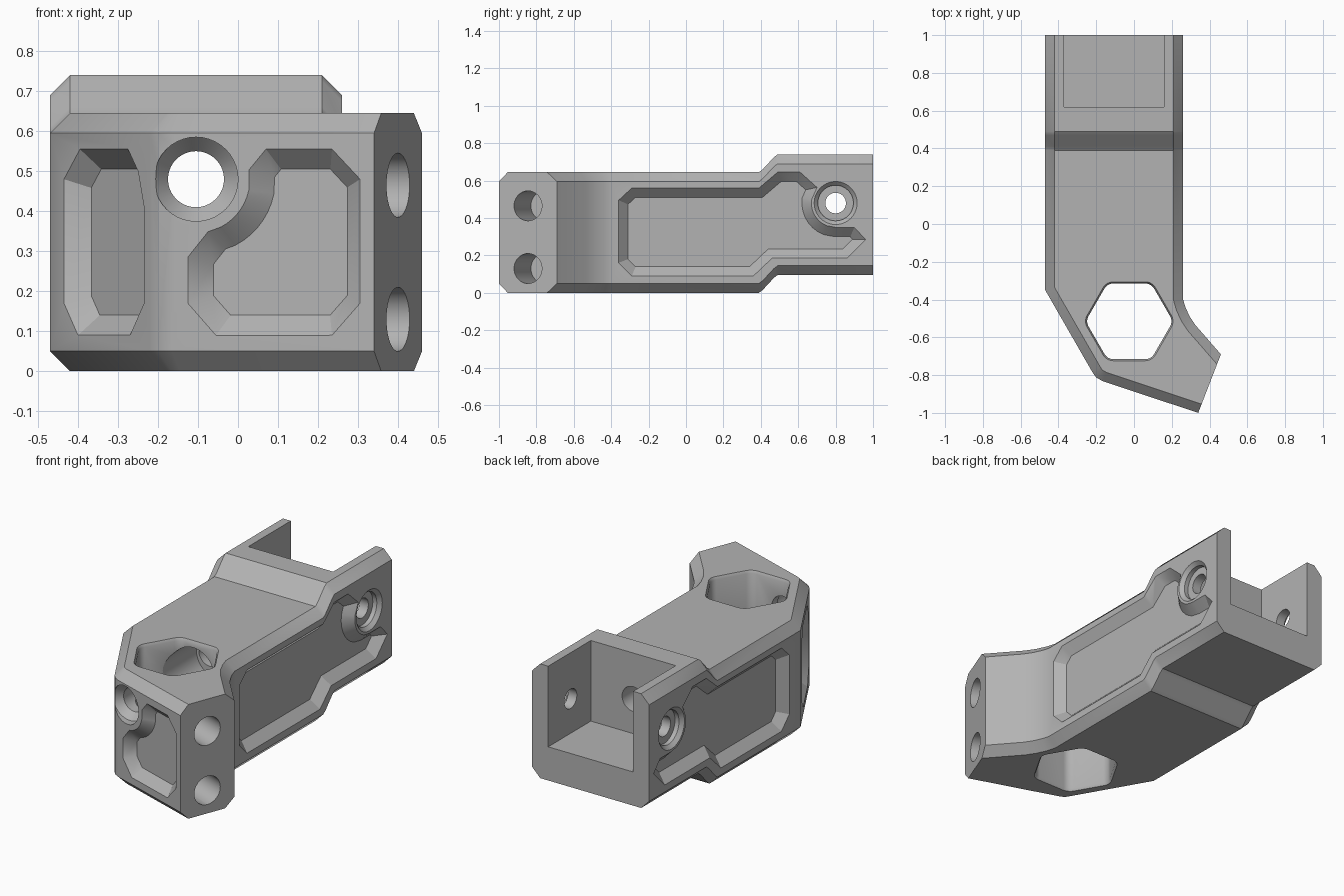
import bpy, bmesh
from math import cos, sin, pi, radians
from mathutils import Vector

cube = bpy.data.objects.get("Cube")
if cube:
    bpy.data.objects.remove(cube)

grey = bpy.data.materials.new("machined_grey")
grey.use_nodes = True
COLOUR = (0.45, 0.45, 0.45, 1)
grey.diffuse_color = COLOUR
grey.node_tree.nodes["Principled BSDF"].inputs["Base Color"].default_value = COLOUR
UP = Vector((0, 0, 1))


def offset(pts, dist):
    """Move each edge of a counter-clockwise outline inwards by its own distance."""
    n, out = len(pts), []
    d = dist if isinstance(dist, list) else [dist] * n
    normals = []
    for i in range(n):
        e = (Vector(pts[(i + 1) % n]) - Vector(pts[i])).normalized()
        normals.append(Vector((-e.y, e.x)))
    for i in range(n):
        a, b, da, db = normals[i - 1], normals[i], d[i - 1], d[i]
        det = a.x * b.y - a.y * b.x
        if abs(det) < 1e-3:
            move = b * db
        else:
            move = Vector(((da * b.y - db * a.y) / det, (a.x * db - b.x * da) / det))
        out.append(Vector(pts[i]) + move)
    return out


def loft(name, loops, caps=None):
    """Closed solid through a stack of equal loops, normals facing out."""
    bm = bmesh.new()
    rings = [[bm.verts.new(p) for p in loop] for loop in loops]
    n = len(rings[0])
    for low, high in zip(rings, rings[1:]):
        for i in range(n):
            j = (i + 1) % n
            bm.faces.new((low[i], low[j], high[j], high[i]))
    for cap in caps or [range(n)]:
        bm.faces.new([rings[0][i] for i in reversed(cap)])
        bm.faces.new([rings[-1][i] for i in cap])
    bm.normal_update()
    if bm.calc_volume(signed=True) < 0:
        bmesh.ops.reverse_faces(bm, faces=bm.faces[:])
    mesh = bpy.data.meshes.new(name)
    bm.to_mesh(mesh)
    bm.free()
    mesh.materials.append(grey)
    obj = bpy.data.objects.new(name, mesh)
    bpy.context.scene.collection.objects.link(obj)
    return obj


def cut(target, cutter):
    cutter.hide_render = True
    mod = target.modifiers.new("cut", 'BOOLEAN')
    mod.operation, mod.solver, mod.object = 'DIFFERENCE', 'EXACT', cutter
    bpy.context.view_layer.update()
    bpy.context.view_layer.objects.active = target
    bpy.ops.object.modifier_apply(modifier=mod.name)
    if not target.data.polygons:
        raise RuntimeError("nothing left after cutting " + cutter.name)
    bpy.data.objects.remove(cutter)


def bore(name, origin, axis, profile, sides=40):
    """Round cutter from (radius, distance along axis) pairs."""
    axis = Vector(axis).normalized()
    side = axis.cross(UP)
    ring = [side * cos(2 * pi * k / sides) + UP * sin(2 * pi * k / sides) for k in range(sides)]
    return loft(name, [[Vector(origin) + axis * t + p * r for p in ring] for r, t in profile])


def pocket(name, origin, along, outline, depth=0.05, over=0.02):
    """Recess with 45 degree walls in an upright face; outline is (along, height)."""
    u = Vector(along).normalized()
    n = u.cross(UP)
    area = sum(p[0] * q[1] - q[0] * p[1] for p, q in zip(outline, outline[1:] + outline[:1]))
    if area < 0:
        outline = outline[::-1]
    return loft(name, [[Vector(origin) + u * p.x + UP * p.y - n * d for p in offset(outline, d)]
                       for d in (-over, depth)])


def arc(cx, cz, r, a0, a1, steps=12):
    """Arc with longer end chords, so that its corners can be offset cleanly."""
    keep = [0, *range(3, steps - 1), steps]
    angles = [radians(a0 + (a1 - a0) * k / steps) for k in keep]
    return [(cx + r * cos(a), cz + r * sin(a)) for a in angles]


# Main arm: plan outline with chamfered long edges, stepped up towards the back
R, L, TOP, CH = 0.26, -0.47, 0.645, 0.05
steps = [0.39, 0.41, 0.47, 0.49]
plan = [(R, y) for y in steps] + [(R, 1), (L, 1)] + [(L, y) for y in reversed(steps)]
plan += [(L, -0.35), (-0.22, -0.785), (-0.2, -0.813), (-0.165, -0.832), (0.34, -1), (0.46, -0.69),
         (0.325, -0.535), (0.295, -0.49), (0.272, -0.44), (R, -0.4)]
count = len(plan)
inset = [CH] * count
inset[4] = inset[14] = 0


def lift(y):
    if y <= 0.39:
        return 0
    return 0.095 if y >= 0.49 else 0.015 if y < 0.45 else 0.08


def level(pts, z):
    return [Vector((p[0], p[1], z + lift(round(p[1], 3)))) for p in pts]


small = offset(plan, inset)
caps = [(k, k + 1, 8 - k, 9 - k) for k in range(4)] + [list(range(9, count)) + [0]]
arm = loft("arm_body", [level(small, 0), level(plan, CH), level(plan, TOP - CH), level(small, TOP)], caps)

# Open fork at the back
slot = [(-0.37, 0.62), (0.16, 0.62), (0.16, 1.1), (-0.37, 1.1)]
cut(arm, loft("fork_slot", [[(x, y, z) for x, y in slot] for z in (0.285, 0.9)]))

# Rounded hexagonal opening, chamfered at both rims
hexagon = []
for k in range(6):
    corner = Vector((cos(k * pi / 3), sin(k * pi / 3))) * 0.168
    for s in range(-3, 4):
        a = k * pi / 3 + s * pi / 18
        hexagon.append(corner + Vector((cos(a), sin(a))) * 0.055)
rim = 0.015
levels = [(-0.02, 0.02), (rim, 0), (TOP - rim, 0), (TOP + 0.02, 0.02)]
cut(arm, loft("hex_opening", [[(p.x - 0.025, p.y - 0.515, z) for p in offset(hexagon, -g)]
                              for z, g in levels]))

# Recess on each long side, curling round the pivot land
for side, front in ((1, -0.36), (-1, -0.25)):
    shape = [(front, 0.16), (front, 0.495), (front + 0.07, 0.56), (0.39, 0.56), (0.49, 0.645), (0.61, 0.645)]
    shape += arc(0.8, 0.48, 0.13, 140, 270)
    shape += [(0.9, 0.35), (0.96, 0.285), (0.86, 0.185), (0.46, 0.185), (0.36, 0.09), (front + 0.07, 0.09)]
    wall = R if side > 0 else L
    cut(arm, pocket("side_recess", (wall, 0, 0), (0, side, 0), [(y * side, z) for y, z in shape]))
    cut(arm, bore("pivot_hole", (wall, 0.8, 0.48), (-side, 0, 0),
                  [(0.125, -0.01), (0.095, 0.02), (0.095, 0.045), (0.055, 0.045), (0.055, 0.2)]))

# Recess on the slanted front face
t = Vector((0.54, -0.18, 0)).normalized()
shape = arc(-0.105, 0.48, 0.135, 10, -77)
shape += [(-0.125, 0.285), (-0.125, 0.17), (-0.055, 0.09), (0.235, 0.09),
          (0.305, 0.17), (0.305, 0.48), (0.235, 0.555), (0.07, 0.555)]
cut(arm, pocket("front_recess", (-0.2, -0.82, 0), t, [((x + 0.2) / t.x, z) for x, z in shape]))

# Recess on the slanted right face
t = Vector((0.27, -0.47, 0)).normalized()
shape = [(-0.435, 0.17), (-0.4, 0.09), (-0.27, 0.09), (-0.235, 0.17), (-0.235, 0.41),
         (-0.25, 0.5), (-0.275, 0.555), (-0.395, 0.555), (-0.435, 0.48)]
cut(arm, pocket("corner_recess", (L, -0.35, 0), t, [((x - L) / t.x, z) for x, z in shape]))

# Lengthwise shaft hole with a countersunk mouth, and the wider bore behind the opening
cut(arm, bore("shaft_hole", (-0.105, 0, 0.48), (0, 1, 0),
              [(0.105, -1.1), (0.105, -0.81), (0.07, -0.77), (0.07, 0.75)]))
cut(arm, bore("inner_bore", (-0.06, 0, 0.48), (0, 1, 0), [(0.13, -0.5), (0.13, -0.1)]))

# Two bolt holes in the foot face
for z in (0.13, 0.465):
    cut(arm, bore("bolt_hole", (0.4, -0.845, z), (-0.93, 0.36, 0), [(0.08, -0.1), (0.08, 0.25)]))

bpy.ops.object.select_all(action='DESELECT')
arm.select_set(True)
bpy.context.view_layer.objects.active = arm
bpy.ops.object.shade_smooth_by_angle(angle=radians(30))
